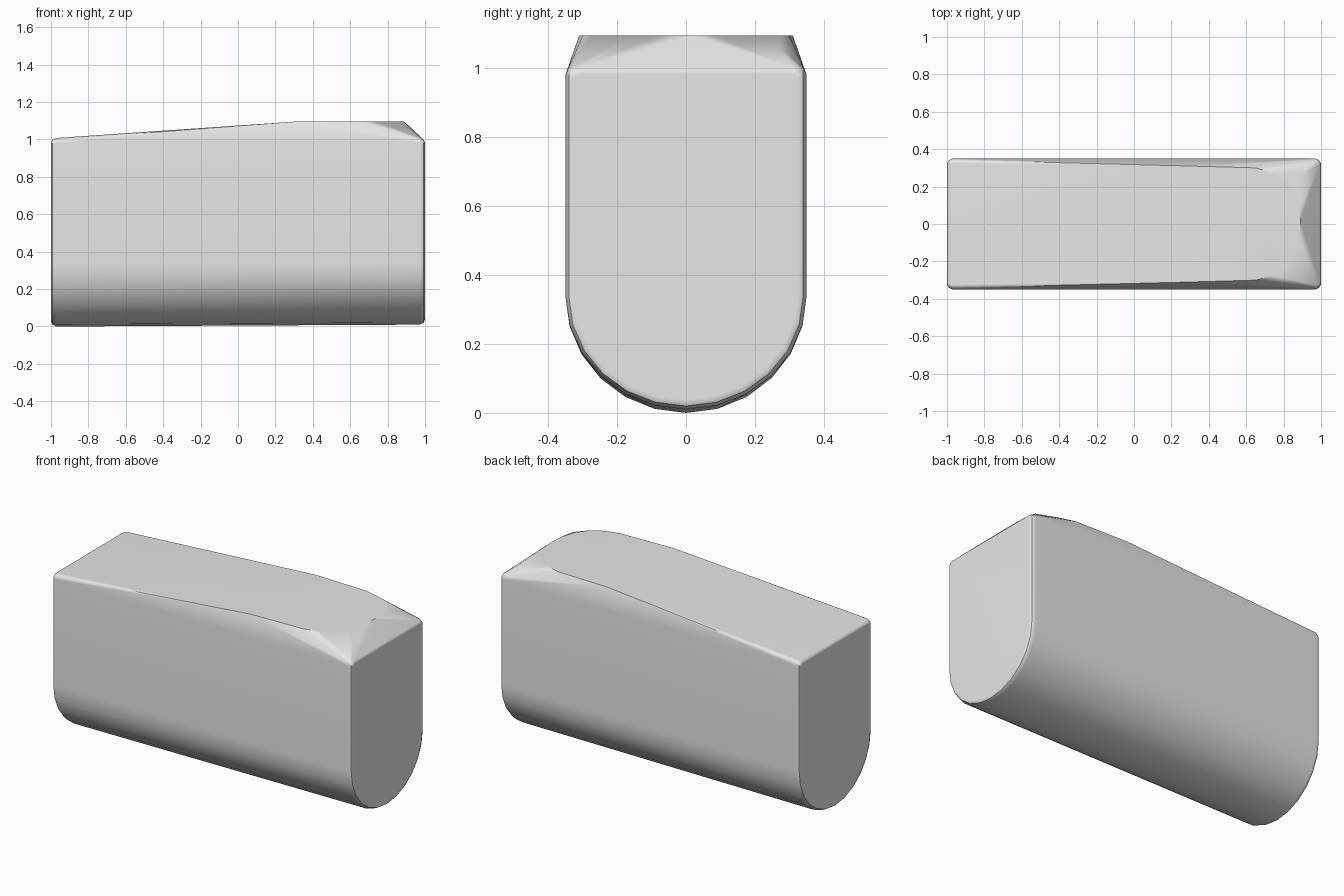
import bpy, bmesh
from math import sin, cos, pi, radians

cube = bpy.data.objects.get("Cube")
if cube:
    bpy.data.objects.remove(cube, do_unlink=True)

HALF_WIDTH, ARC_HEIGHT, ARC_CENTRE = 0.35, 0.34, 0.34
SHOULDER = 0.98
SEGMENTS = 12


def section(x, inset, lift):
    """Upright section: straight sides, round keel, softened top corners."""
    w, h = HALF_WIDTH - inset, ARC_HEIGHT - inset - lift
    pts = [(x, w * cos(pi * i / SEGMENTS), ARC_CENTRE - h * sin(pi * i / SEGMENTS))
           for i in range(SEGMENTS + 1)]
    for side in (-1, 1):
        pts.append((x, side * w, SHOULDER - inset * 0.3))
        pts.append((x, side * (w - 0.008), SHOULDER + 0.018 - inset * 0.6))
        pts.append((x, side * (w - 0.025), SHOULDER + 0.028 - inset * 0.9))
    return pts


# Body sections with rounded rims at both ends
points = []
for x, inset in ((1.0, 0.027), (0.992, 0.01), (0.97, 0.0)):
    points += section(-x, inset, 0.0)
    points += section(x, inset, 0.01)

# Raised top: ramp up to a flat plateau with a rounded end
plateau = [(0.3, 0.31), (0.65, 0.3), (0.74, 0.275), (0.81, 0.23), (0.86, 0.16), (0.885, 0.08)]
for x, y in plateau:
    points += [(x, y, 1.095), (x, -y, 1.095)]
points.append((0.89, 0.02, 1.095))
points.append((0.91, 0.27, 1.06))

bm = bmesh.new()
for p in points:
    bm.verts.new(p)
hull = bmesh.ops.convex_hull(bm, input=bm.verts)
loose = [v for v in bm.verts if not v.link_faces]
bmesh.ops.delete(bm, geom=loose, context='VERTS')
bmesh.ops.dissolve_limit(bm, angle_limit=radians(0.5), verts=bm.verts, edges=bm.edges)
bmesh.ops.recalc_face_normals(bm, faces=bm.faces)
mesh = bpy.data.meshes.new("rounded_body")
bm.to_mesh(mesh)
bm.free()

body = bpy.data.objects.new("rounded_body", mesh)
bpy.context.collection.objects.link(body)

# Plain grey finish
grey = bpy.data.materials.new("plain_grey")
grey.use_nodes = True
colour = (0.8, 0.8, 0.8, 1.0)
grey.diffuse_color = colour
grey.node_tree.nodes["Principled BSDF"].inputs["Base Color"].default_value = colour
mesh.materials.append(grey)

# Smooth shading that follows the large faces
bpy.ops.object.select_all(action='DESELECT')
body.select_set(True)
bpy.context.view_layer.objects.active = body
bpy.ops.object.shade_smooth_by_angle(angle=radians(35))
weighted = body.modifiers.new("weighted_normals", 'WEIGHTED_NORMAL')
weighted.keep_sharp = True
